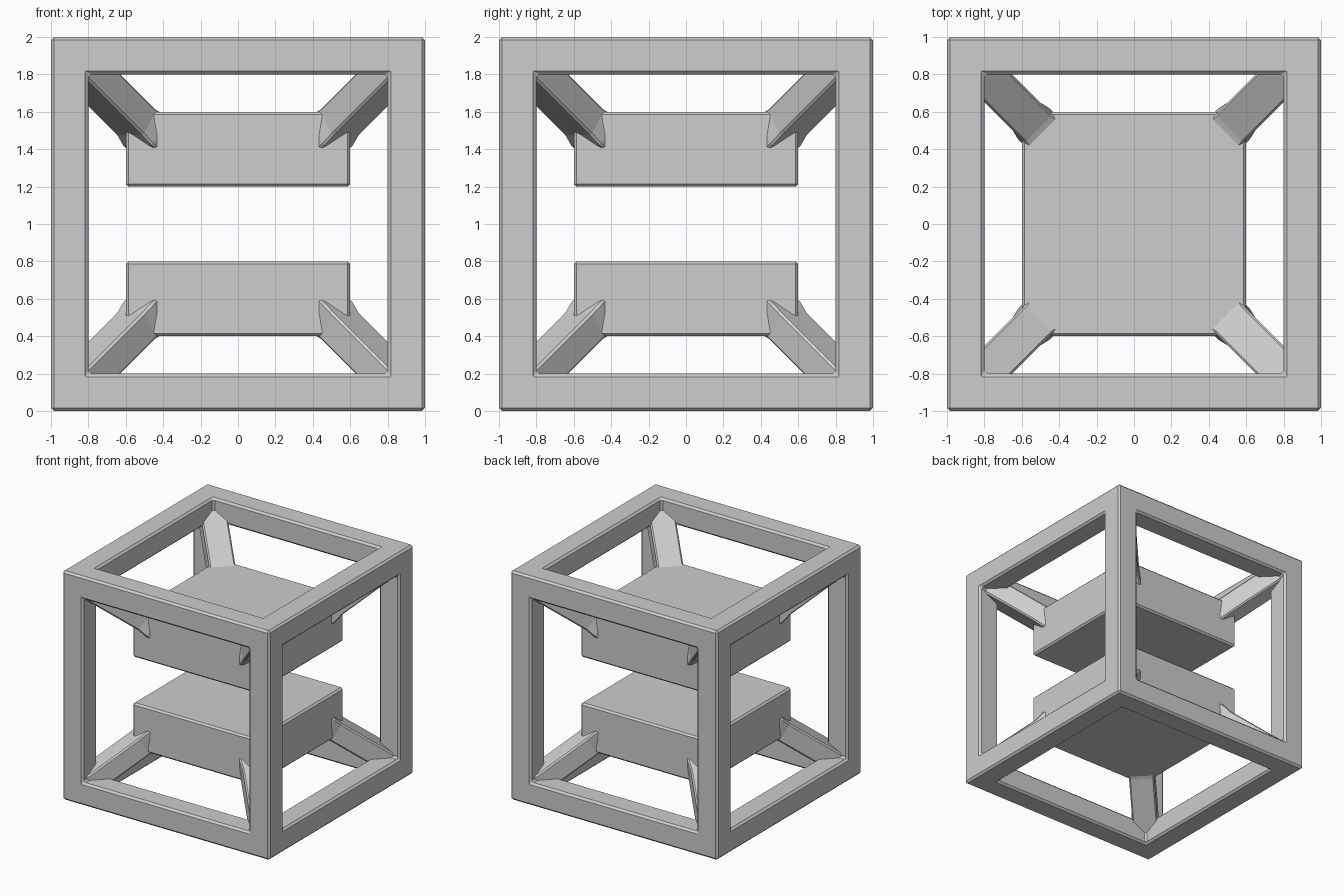
import bpy
import bmesh
from mathutils import Vector, Matrix

old = bpy.data.objects.get("Cube")
if old:
    bpy.data.objects.remove(old, do_unlink=True)

GREY = (0.61, 0.61, 0.61, 1)
grey = bpy.data.materials.new("mid_grey")
grey.use_nodes = True
grey.diffuse_color = GREY
grey.node_tree.nodes["Principled BSDF"].inputs["Base Color"].default_value = GREY

CENTRE = Vector((0, 0, 1))


def finish(bm, name, bevel):
    """Turn a bmesh into a named object with a one-step chamfer."""
    bmesh.ops.recalc_face_normals(bm, faces=bm.faces)
    mesh = bpy.data.meshes.new(name)
    bm.to_mesh(mesh)
    bm.free()
    mesh.materials.append(grey)
    obj = bpy.data.objects.new(name, mesh)
    obj.location = CENTRE
    bpy.context.collection.objects.link(obj)
    mod = obj.modifiers.new("chamfer", "BEVEL")
    mod.width = bevel
    mod.segments = 1
    mod.limit_method = "ANGLE"


# Open cube frame: inset every side, push the panels in and remove them
bm = bmesh.new()
bmesh.ops.create_cube(bm, size=2)
panels = list(bm.faces)
bmesh.ops.inset_individual(bm, faces=panels, thickness=0.2, use_even_offset=True)
for panel in panels:
    normal = panel.normal.copy()
    cap = bmesh.ops.extrude_discrete_faces(bm, faces=[panel])["faces"][0]
    bmesh.ops.translate(bm, verts=cap.verts, vec=normal * -0.2)
    bmesh.ops.delete(bm, geom=[cap], context="FACES_ONLY")
bmesh.ops.remove_doubles(bm, verts=bm.verts, dist=0.001)
finish(bm, "outer_frame", 0.017)

# Two floating slabs
for name, side in (("lower_slab", -1), ("upper_slab", 1)):
    bm = bmesh.new()
    bmesh.ops.create_cube(bm, size=1, matrix=Matrix.Translation((0, 0, 0.4 * side))
                          @ Matrix.Diagonal((1.2, 1.2, 0.4, 1)))
    finish(bm, name, 0.015)

# Diagonal struts: rectangular section swept to each corner, slightly flared at the slab
ACROSS = Vector((1, -1, 0)).normalized() * 0.105
UP = Vector((-1, -1, 2)).normalized() * 0.085
RINGS = ((0.43, 1.13), (0.5, 1.13), (0.545, 1.0), (0.88, 1.0))


def strut(name, mirror):
    bm = bmesh.new()
    rings = []
    for along, scale in RINGS:
        ring = []
        for a, u in ((-1, -1), (1, -1), (1, 1), (-1, 1)):
            p = Vector((along,) * 3) + (ACROSS * a + UP * u) * scale
            ring.append(bm.verts.new([c * m for c, m in zip(p, mirror)]))
        rings.append(ring)
    for low, high in zip(rings, rings[1:]):
        for i in range(4):
            j = (i + 1) % 4
            bm.faces.new((low[i], low[j], high[j], high[i]))
    bm.faces.new(rings[0])
    bm.faces.new(rings[-1])
    finish(bm, name, 0.012)


for sz, level in ((-1, "lower"), (1, "upper")):
    for sy, depth in ((-1, "front"), (1, "back")):
        for sx, hand in ((-1, "right"), (1, "left")):
            strut(f"{level}_{depth}_{hand}_strut", (sx, sy, sz))
